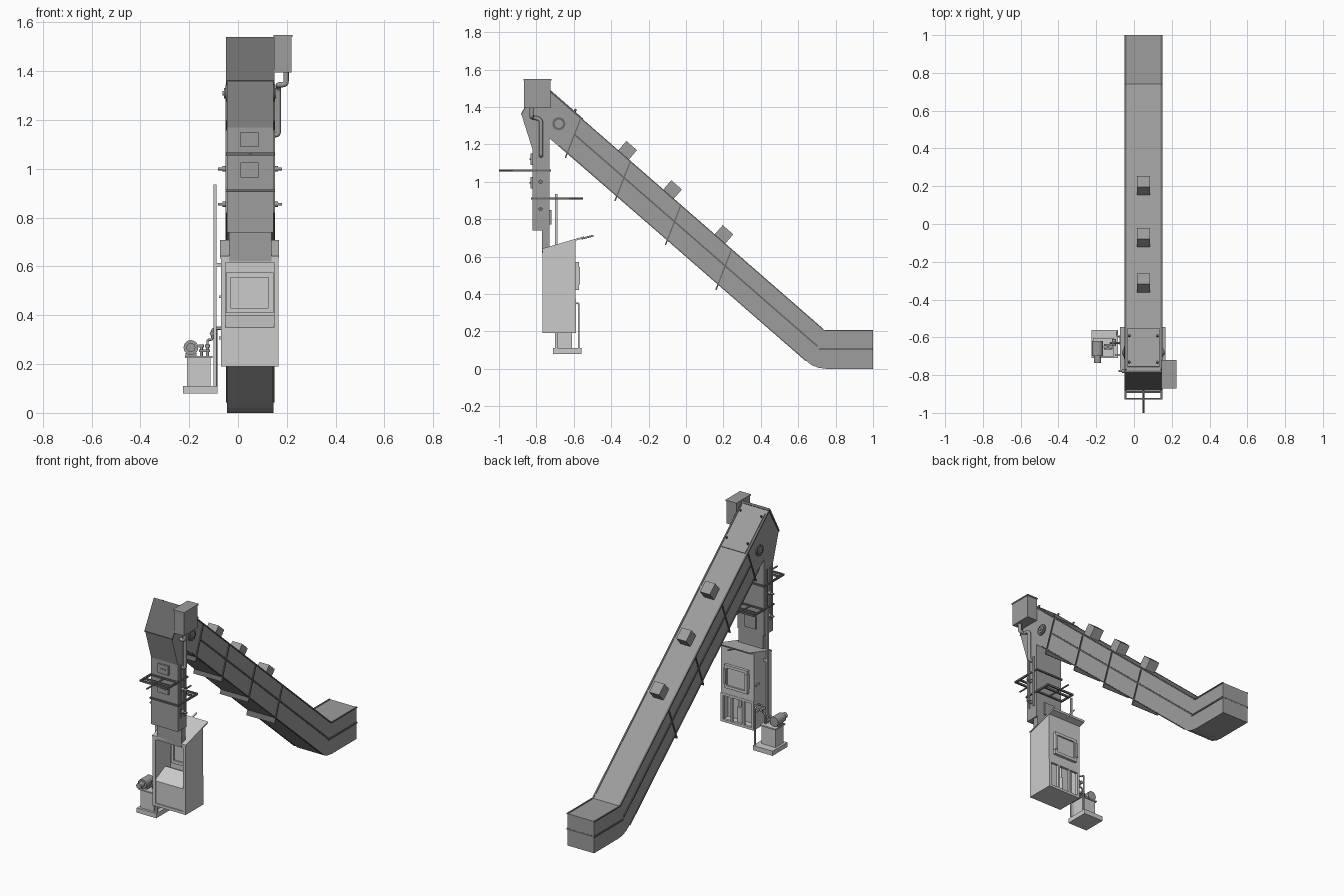
import bpy, bmesh, math
from mathutils import Vector

if "Cube" in bpy.data.objects:
    bpy.data.objects.remove(bpy.data.objects["Cube"])

XC, X0, X1 = 0.05, -0.045, 0.145      # conveyor centre line and side planes
A = math.atan2(1.325, 1.52)           # incline angle


def grey(name, v):
    m = bpy.data.materials.new(name)
    m.diffuse_color = (v, v, v, 1)
    m.use_nodes = True
    m.node_tree.nodes["Principled BSDF"].inputs["Base Color"].default_value = m.diffuse_color
    return m


MATS = {"dark": grey("dark_steel", .34), "light": grey("light_steel", .57), "trim": grey("trim_steel", .15)}
mat = "dark"                          # paint used for the parts that follow


def paint(name):
    global mat
    mat = name


def add(name, data):
    data.materials.append(MATS[mat])
    ob = bpy.data.objects.new(name, data)
    bpy.context.collection.objects.link(ob)
    return ob


def finish(name, bm):
    bmesh.ops.recalc_face_normals(bm, faces=bm.faces)
    me = bpy.data.meshes.new(name)
    bm.to_mesh(me)
    bm.free()
    return add(name, me)


def prism(name, pts, x0, x1):
    """Side profile (y, z) extruded across x."""
    bm = bmesh.new()
    f = bm.faces.new([bm.verts.new((x0, y, z)) for y, z in pts])
    r = bmesh.ops.extrude_face_region(bm, geom=[f])
    bmesh.ops.translate(bm, vec=(x1 - x0, 0, 0),
                        verts=[v for v in r["geom"] if isinstance(v, bmesh.types.BMVert)])
    return finish(name, bm)


def box(name, x0, x1, y0, y1, z0, z1, rot=0.0):
    bm = bmesh.new()
    bmesh.ops.create_cube(bm, size=1)
    bmesh.ops.scale(bm, vec=(x1 - x0, y1 - y0, z1 - z0), verts=bm.verts)
    ob = finish(name, bm)
    ob.location = ((x0 + x1) / 2, (y0 + y1) / 2, (z0 + z1) / 2)
    ob.rotation_euler.x = rot
    return ob


def cyl(name, p, q, r, n=20):
    p, q = Vector(p), Vector(q)
    bm = bmesh.new()
    bmesh.ops.create_cone(bm, cap_ends=True, segments=n, radius1=r, radius2=r, depth=(q - p).length)
    for f in bm.faces:
        f.smooth = len(f.verts) == 4
    for e in bm.edges:
        e.smooth = all(f.smooth for f in e.link_faces)
    ob = finish(name, bm)
    ob.location = (p + q) / 2
    ob.rotation_euler = (q - p).to_track_quat('Z', 'Y').to_euler()
    return ob


def pipe(name, pts, r):
    """Round pipe along points, each corner eased by a short arc."""
    cu = bpy.data.curves.new(name, 'CURVE')
    cu.dimensions, cu.bevel_depth, cu.bevel_resolution, cu.use_fill_caps = '3D', r, 3, True
    sp = cu.splines.new('POLY')
    P = [Vector(p) for p in pts]
    path = [P[0]]
    for a, b, c in zip(P, P[1:], P[2:]):
        d = min(r * 2, (a - b).length * .45, (c - b).length * .45)
        s, e = b + (a - b).normalized() * d, b + (c - b).normalized() * d
        path += [s * (1 - t) ** 2 + b * 2 * t * (1 - t) + e * t * t for t in (0, .25, .5, .75, 1)]
    path.append(P[-1])
    sp.points.add(len(path) - 1)
    for pt, co in zip(sp.points, path):
        pt.co = (*co, 1)
    return add(name, cu)


def frame(name, x0, x1, z0, z1, y0, y1, w):
    """Upright rectangular border of four bars."""
    for i, b in enumerate([(x0, x1, z0, z0 + w), (x0, x1, z1 - w, z1),
                           (x0, x0 + w, z0 + w, z1 - w), (x1 - w, x1, z0 + w, z1 - w)]):
        box(f"{name}_{i}", b[0], b[1], y0, y1, b[2], b[3])


def slope_box(name, x0, x1, y, z, length, height, rot=-A):
    return box(name, x0, x1, y - length / 2, y + length / 2, z - height / 2, z + height / 2, rot)


# Conveyor casing with discharge funnel
prism("conveyor_casing", [(1.0, 0), (1.0, .205), (.74, .205), (-.78, 1.53), (-.88, 1.36), (-.82, 1.17),
                          (-.73, 1.17), (-.73, 1.232), (.64, .045), (.67, .02), (.71, .005), (.75, 0)], X0, X1)
for i, (y, z) in enumerate(((-.315, 1.165), (-.075, .955), (.2, .715))):
    slope_box(f"inspection_box_{i}", .015, .085, y, z, .075, .075)
slope_box("head_cover", X0 + .01, X1 - .01, -.655, 1.424, .27, .008)

# Trim and mid rails along both sides
paint("trim")
for side, x in (("left", X0), ("right", X1)):
    a, b = x - .005, x + .005
    slope_box(f"mid_rail_{side}", a, b, .055, .685, 1.72, .009)
    box(f"tail_mid_rail_{side}", a, b, .71, 1.0, .101, .111)
    slope_box(f"top_trim_{side}", a, b, -.02, .866, 2.0, .007)
    box(f"tail_top_trim_{side}", a, b, .74, 1.0, .201, .208)
    slope_box(f"bottom_trim_{side}", a, b, -.02, .62, 1.75, .006)
    # drive shaft bearing
    s = -1 if side == "left" else 1
    for i, (r, d) in enumerate(((.035, .007), (.022, .012), (.01, .018))):
        paint("dark" if i else "trim")
        cyl(f"shaft_bearing_{side}_{i}", (x, -.68, 1.31), (x + s * d, -.68, 1.31), r)
    paint("trim")
box("tail_end_rail", X0, X1, .99, 1.0005, .101, .111)

# Section flanges and head cover bolts
for i, (y, z) in enumerate(((-.605, 1.23), (-.34, 1.0), (-.07, .765), (.2, .525))):
    slope_box(f"section_flange_{i}", X0 - .006, X1 + .006, y, z, .007, .222, -.37)
for x in (X0 + .02, X1 - .02):
    for y in (-.74, -.6):
        cyl("cover_bolt", (x, y, 1.49 - (y + .74) * .87), (x, y + .012, 1.51 - (y + .74) * .87), .006, 8)
prism("head_end_flange", [(-.785, 1.54), (-.882, 1.363), (-.88, 1.355), (-.775, 1.53)], X0 - .005, X1 + .005)

# Head side box and its pipe
paint("dark")
box("side_box", .148, .22, -.865, -.725, 1.395, 1.54)
box("side_box_lid", .145, .224, -.87, -.72, 1.54, 1.548)
pipe("side_box_pipe", [(.197, -.825, 1.4), (.197, -.825, 1.345), (.165, -.825, 1.345),
                       (.165, -.775, 1.335), (.165, -.775, 1.14), (.14, -.775, 1.14)], .011)

# Drop chute
box("upper_chute", X0, X1, -.82, -.73, .74, 1.17)
box("lower_chute", X0 + .008, X1 - .008, -.77, -.73, .62, .75)
box("rear_chute_hatch", .01, .09, -.73, -.72, .77, .85)
for z in (1.12, .995):
    box("chute_hatch", .01, .085, -.832, -.82, z - .03, z + .03)
    box("hatch_handle", .03, .065, -.838, -.832, z - .004, z + .004)
for s in (X0, X1):
    d = -1 if s < 0 else 1
    for y in (-.795, -.755):
        box("chute_side_rail", s - .006, s + .006, y - .005, y + .005, .82, 1.16)
    for z in (1.0, .855):
        cyl("chute_peg", (s, -.778, z), (s + d * .036, -.778, z), .006, 12)
        cyl("chute_peg_collar", (s, -.778, z), (s + d * .018, -.778, z), .011, 12)
paint("trim")
for z in (1.06, .91):
    box("chute_flange", X0 - .006, X1 + .006, -.828, -.722, z - .005, z + .005)

# Slide gates: an open frame and pull rod, one to each side
for nm, z, y, d in (("front_gate", 1.06, -.82, -1), ("rear_gate", .91, -.73, 1)):
    for x in (X0, X1):
        a, b = sorted((y, y + d * .11))
        box(f"{nm}_arm", x - .005, x + .005, a, b, z - .006, z + .006)
    for o in (.07, .105):
        box(f"{nm}_crossbar", X0, X1, y + d * o - .005, y + d * o + .005, z - .006, z + .006)
    cyl(f"{nm}_rod", (XC, y, z), (XC, y + d * .18, z), .005, 12)

# Cabinet shell, open at the front above a sloped hopper
paint("light")
CX0, CX1 = -.07, .165
side = [(-.765, .19), (-.59, .19), (-.59, .69), (-.765, .635)]
prism("cabinet_left_wall", side, CX0, CX0 + .01)
prism("cabinet_right_wall", side, CX1 - .01, CX1)
prism("cabinet_hood", [(-.77, .632), (-.55, .697), (-.545, .708), (-.77, .642)], CX0 - .003, CX1 + .003)
cyl("hood_handle", (XC, -.56, .695), (XC, -.495, .712), .005, 12)
box("cabinet_rear_upper_wall", CX0, CX1, -.602, -.59, .37, .685)
box("cabinet_floor", CX0, CX1, -.765, -.59, .19, .2)
prism("hopper", [(-.762, .2), (-.762, .35), (-.66, .4), (-.65, .4), (-.65, .2)], CX0 + .01, CX1 - .01)
frame("cabinet_front_rim", CX0, CX1, .19, .635, -.768, -.76, .018)
frame("inner_window_rim", -.05, .145, .41, .575, -.612, -.602, .02)
box("inner_window", -.005, .1, -.608, -.602, .445, .55)

# Cabinet rear door and lower bay
frame("rear_door_rim", -.035, .13, .42, .57, -.59, -.572, .018)
box("rear_door_panel", -.017, .112, -.59, -.582, .438, .552)
for x in (-.03, .125):
    box("door_hinge", x - .008, x + .008, -.59, -.566, .45, .545)
frame("lower_bay_rim", CX0, CX1, .19, .375, -.605, -.588, .016)
for x in (.005, .09):
    box("lower_bay_post", x - .006, x + .006, -.605, -.588, .2, .37)
cyl("lower_bay_ram", (XC, -.622, .2), (XC, -.622, .3), .016)
cyl("lower_bay_ram_rod", (XC, -.622, .3), (XC, -.622, .37), .008)
for z in (.3, .47):
    box("cabinet_side_sill", CX0 - .008, CX0, -.64, -.6, z, z + .012)

# Service post beside the cabinet
box("service_post", -.1, -.088, -.70, -.688, .11, .935)
box("post_bracket", -.09, CX0, -.70, -.688, .6, .615)

# Hydraulic power pack
box("pack_tray", -.225, -.085, -.71, -.56, .08, .11)
box("pack_tank", -.21, -.112, -.695, -.61, .11, .225)
box("pack_tank_lid", -.217, -.105, -.702, -.603, .225, .233)
pipe("drain_pipe", [(-.06, -.595, .35), (-.09, -.595, .35), (-.09, -.573, .35), (-.09, -.573, .1)], .005)
paint("dark")
cyl("pack_motor", (-.193, -.7, .268), (-.193, -.62, .268), .03)
cyl("pack_motor_cap", (-.193, -.735, .268), (-.193, -.7, .268), .018)
box("pack_motor_foot", -.215, -.17, -.685, -.635, .233, .245)
for x in (-.15, -.125):
    cyl("pack_valve", (x, -.65, .233), (x, -.65, .275), .006, 12)
    cyl("pack_valve_cap", (x, -.65, .268), (x, -.65, .28), .011, 12)
box("pack_manifold", -.16, -.115, -.665, -.635, .25, .26)
pipe("pack_hose", [(-.125, -.63, .23), (-.125, -.63, .3), (-.105, -.63, .3),
                   (-.105, -.63, .345), (-.06, -.63, .345)], .005)
cyl("hose_valve", (-.105, -.645, .325), (-.105, -.61, .325), .011, 12)
